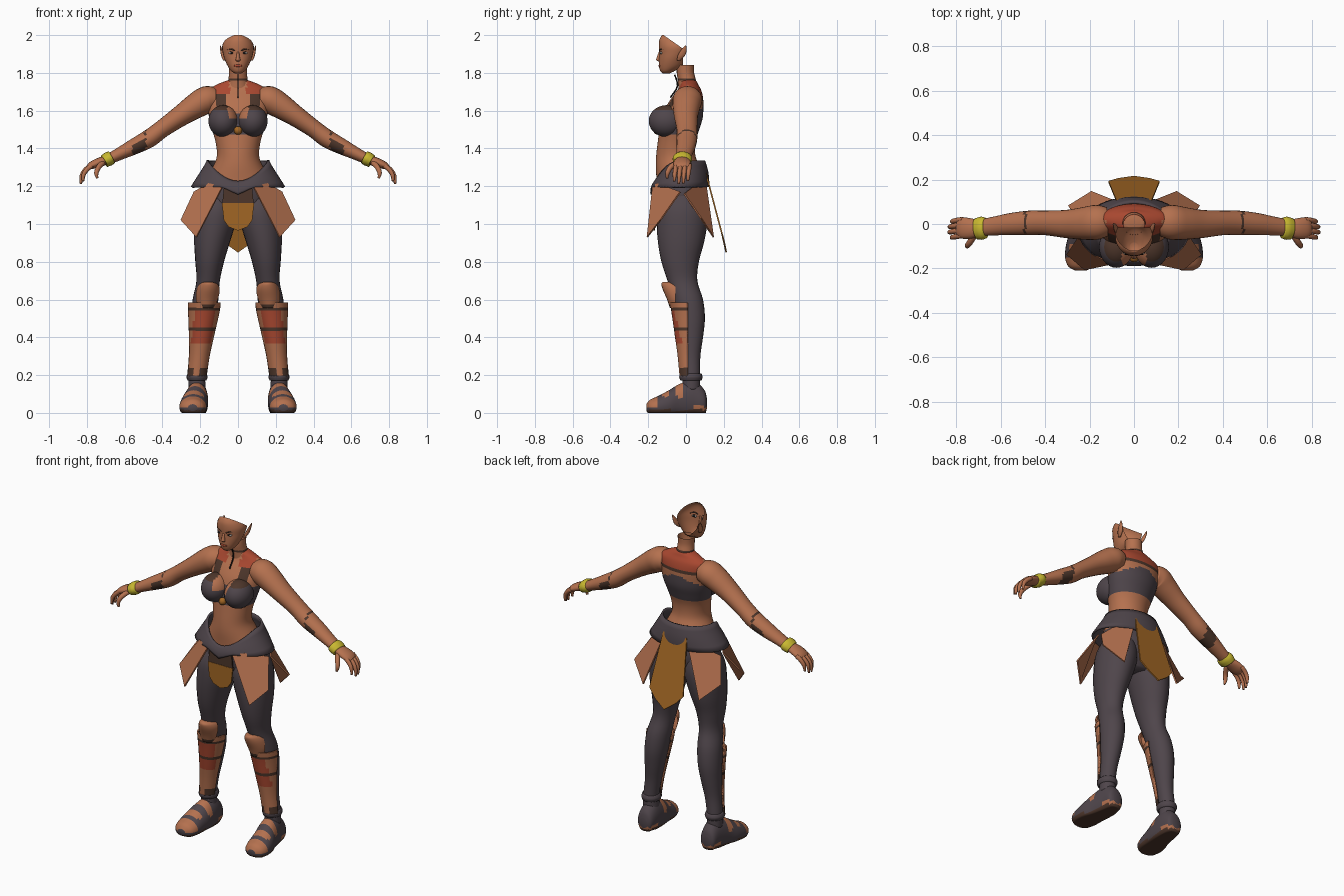
import bpy, bmesh, math
from mathutils import Vector, Matrix

if "Cube" in bpy.data.objects:
    bpy.data.objects.remove(bpy.data.objects["Cube"])

COLOURS = {
    "skin": (0.46, 0.165, 0.078), "dark_leather": (0.078, 0.060, 0.070),
    "brown_leather": (0.075, 0.037, 0.024), "ochre_cloth": (0.36, 0.135, 0.018),
    "red_cloth": (0.40, 0.065, 0.030), "yellow_metal": (0.58, 0.48, 0.03),
    "eye_white": (0.6, 0.55, 0.5), "black": (0.01, 0.008, 0.008),
}
MATS = {}
for key, c in COLOURS.items():
    MATS[key] = bpy.data.materials.new(key)
    MATS[key].diffuse_color = (*c, 1)


def finish(name, bm, rule, mirror=False, smooth=True, thick=0):
    """Turn a bmesh into an object, colouring faces by a name or a rule."""
    me = bpy.data.meshes.new(name)
    used = []
    for f in bm.faces:
        key = rule if isinstance(rule, str) else rule(f.calc_center_median(), f.normal)
        if key not in used:
            used.append(key)
            me.materials.append(MATS[key])
        f.material_index = used.index(key)
        f.smooth = smooth
    bm.to_mesh(me)
    bm.free()
    ob = bpy.data.objects.new(name, me)
    bpy.context.collection.objects.link(ob)
    if thick:
        m = ob.modifiers.new("thickness", "SOLIDIFY")
        m.thickness, m.offset = thick, 0
    if mirror:
        ob.modifiers.new("mirror", "MIRROR").use_clip = False
    return ob


def spline(secs, per):
    """Smoothly interpolated cross-sections."""
    s = [secs[0]] + list(secs) + [secs[-1]]
    out = []
    for i in range(1, len(s) - 2):
        for k in range(per):
            t = k / per
            out.append([0.5 * (2 * b + (c - a) * t + (2 * a - 5 * b + 4 * c - d) * t * t
                               + (3 * b - a - 3 * c + d) * t ** 3)
                        for a, b, c, d in zip(s[i - 1], s[i], s[i + 1], s[i + 2])])
    return out + [list(secs[-1])]


def loft(name, secs, rule="skin", axes=None, n=20, per=4, mirror=False,
         floor=None, cuts=(), caps=(True, True), thick=0):
    """Skin of ellipses (x, y, z, radius_a, radius_b); axes None follows the path."""
    secs = spline(secs, per)
    bm = bmesh.new()
    rings = []
    for i, (x, y, z, ra, rb) in enumerate(secs):
        p = Vector((x, y, z))
        if axes:
            u, v = Vector(axes[0]), Vector(axes[1])
        else:
            t = (Vector(secs[min(i + 1, len(secs) - 1)][:3]) - Vector(secs[max(i - 1, 0)][:3])).normalized()
            u = Vector((0, 1, 0))
            u = (u - t * u.dot(t)).normalized()
            v = t.cross(u)
        ring = []
        for k in range(n):
            a = math.tau * k / n
            q = p + u * (max(ra, 0.001) * math.cos(a)) + v * (max(rb, 0.001) * math.sin(a))
            if floor is not None:
                q.z = max(q.z, floor)
            ring.append(bm.verts.new(q))
        rings.append(ring)
    for r, s in zip(rings, rings[1:]):
        for k in range(n):
            bm.faces.new((r[k], r[(k + 1) % n], s[(k + 1) % n], s[k]))
    ends = [bm.faces.new(rings[0]), bm.faces.new(rings[-1])]
    bmesh.ops.recalc_face_normals(bm, faces=bm.faces)
    bmesh.ops.delete(bm, geom=[f for f, keep in zip(ends, caps) if not keep], context="FACES_ONLY")
    for co, no in cuts:
        bmesh.ops.bisect_plane(bm, geom=bm.verts[:] + bm.edges[:] + bm.faces[:],
                               plane_co=co, plane_no=no, clear_outer=True)
    bm.normal_update()
    return finish(name, bm, rule, mirror, thick=thick)


def ball(name, loc, radii, rule, mirror=False, seg=24):
    bm = bmesh.new()
    bmesh.ops.create_uvsphere(bm, u_segments=seg, v_segments=seg * 2 // 3, radius=1,
                              matrix=Matrix.Translation(loc) @ Matrix.Diagonal((*radii, 1)))
    return finish(name, bm, rule, mirror)


def plate(name, pts, trim, centre, inset, mirror=False):
    """Thin panel with a trimmed border."""
    bm = bmesh.new()
    f = bm.faces.new([bm.verts.new(p) for p in pts])
    rim = set(bmesh.ops.inset_region(bm, faces=[f], thickness=inset)["faces"])
    mid = {tuple(g.calc_center_median()) for g in bm.faces if g not in rim}
    return finish(name, bm, lambda c, nn: centre if tuple(c) in mid else trim,
                  mirror, False, 0.008)


XY = ((1, 0, 0), (0, 1, 0))
XZ = ((1, 0, 0), (0, 0, 1))


def body(rows, cx=0):
    """Rows of (z, half width, front y, back y), optionally with a centre x."""
    return [(r[4] if len(r) > 4 else cx, (r[2] + r[3]) / 2, r[0], r[1], (r[3] - r[2]) / 2) for r in rows]


# Torso with painted top, red shoulder cloth and trouser waist
def torso_paint(c, nn):
    ax, z = abs(c.x), c.z
    if z < 1.22:
        return "dark_leather"
    if c.y > 0.015:
        if z > 1.668:
            return "red_cloth"
        if z > 1.65:
            return "brown_leather"
        return "dark_leather" if 1.47 < z < 1.64 - 0.4 * ax else "skin"
    if z > 1.69:
        return "red_cloth" if 0.045 < ax < 0.125 else "skin"
    if z > 1.59:
        return "brown_leather" if 0.055 < ax < 0.12 else "skin"
    return "dark_leather" if z > 1.475 else "skin"


loft("torso", body([
    (1.0, .09, -.10, .06), (1.06, .17, -.14, .10), (1.15, .195, -.155, .115), (1.22, .18, -.155, .10),
    (1.30, .135, -.16, .075), (1.36, .112, -.158, .05), (1.43, .118, -.15, .05), (1.50, .137, -.14, .07),
    (1.56, .152, -.125, .088), (1.62, .162, -.105, .092), (1.67, .165, -.075, .09), (1.71, .155, -.045, .08),
    (1.737, .115, -.032, .065), (1.757, .065, -.03, .055), (1.765, .04, -.02, .04)]),
    torso_paint, XY, n=48, per=5)
ball("bust", (.079, -.103, 1.545), (.078, .094, .084),
     lambda c, nn: "skin" if c.x < .055 and c.z > 1.56 else ("dark_leather" if c.z < 1.605 else "brown_leather"),
     True, 30)
ball("clasp", (0, -.15, 1.495), (.022, .022, .022), "ochre_cloth")
loft("halter_cord", [(0, -.06, 1.79, .004, .004), (0, -.045, 1.73, .004, .004), (0, -.083, 1.67, .004, .004)],
     "black", n=6)

# Neck, open at the top
loft("neck", [(0, .01, 1.71, .065, .05), (0, .005, 1.76, .052, .048), (0, -.003, 1.80, .048, .046),
              (0, -.003, 1.842, .05, .046)],
     lambda c, nn: "brown_leather" if 1.755 < c.z < 1.775 else "skin", XY, caps=(True, False))

# Head shell, open behind the hairline
loft("head", body([(1.798, .018, -.125, -.085), (1.81, .036, -.136, -.06), (1.835, .054, -.143, -.02),
                   (1.87, .070, -.143, .0), (1.905, .080, -.142, .02), (1.94, .084, -.144, .03),
                   (1.97, .072, -.142, .02), (1.99, .05, -.134, -.02), (2.0, .025, -.126, -.08)]),
     "skin", XY, n=28, cuts=[((0, 0, 1.917), (0, .7, 1)), ((0, -.015, 1.9), (0, 1, 0))])
loft("nose", [(0, -.138, 1.91, .006, .007), (0, -.145, 1.88, .010, .011), (0, -.147, 1.868, .013, .011),
              (0, -.14, 1.86, .008, .006)], "skin", XY, n=10)
ball("eye", (.034, -.130, 1.906), (.016, .009, .007), lambda c, nn: "black" if abs(c.x - .033) < .008 else "eye_white", True, 16)
loft("eyebrow", [(.016, -.140, 1.917, .003, .003), (.036, -.134, 1.926, .003, .004), (.056, -.118, 1.922, .002, .002)],
     "brown_leather", n=8, mirror=True)
ball("lips", (0, -.139, 1.838), (.022, .007, .007), "red_cloth", seg=12)
loft("ear", [(.072, -.04, 1.865, .006, .008), (.08, -.025, 1.89, .009, .02), (.088, -.012, 1.92, .006, .016),
             (.094, -.002, 1.945, .002, .003)], "skin", XY, n=10, mirror=True)

# Arms with forearm guards
loft("arm", [(.12, .01, 1.66, .065, .06), (.165, .008, 1.658, .078, .072), (.22, .003, 1.628, .074, .068),
             (.30, .0, 1.575, .064, .056), (.40, .005, 1.505, .055, .047), (.47, .005, 1.453, .055, .048),
             (.55, .0, 1.41, .05, .042), (.62, -.008, 1.375, .043, .034), (.70, -.018, 1.335, .036, .026)],
     lambda c, nn: "brown_leather" if .485 < c.x < .56 and (nn.z < .25 or c.x < .495) else "skin", n=24, per=6, mirror=True)
loft("bracelet", [(.668, -.018, 1.354, .047, .034), (.685, -.019, 1.345, .052, .038), (.708, -.022, 1.332, .048, .034)],
     "yellow_metal", mirror=True, caps=(True, True))

# Hands
loft("palm", [(.69, -.018, 1.34, .033, .024), (.735, -.02, 1.327, .046, .024), (.775, -.018, 1.31, .047, .02),
              (.795, -.016, 1.298, .035, .012)], "skin", mirror=True, n=16)
for i, (y, reach) in enumerate(((.02, .80), (-.004, .98), (-.028, 1.0), (-.052, .82))):
    loft("finger_%d" % (i + 1), [(.77, y, 1.312, .012, .013), (.77 + .035 * reach, y - .004, 1.29, .012, .013),
                                 (.77 + .058 * reach, y - .008, 1.29 - .035 * reach, .011, .011),
                                 (.77 + .062 * reach, y - .01, 1.29 - .078 * reach, .006, .006)],
         "skin", mirror=True, n=10, per=3)
loft("thumb", [(.715, -.045, 1.325, .014, .016), (.738, -.082, 1.30, .014, .014), (.75, -.098, 1.27, .012, .012),
               (.745, -.10, 1.242, .006, .006)], "skin", mirror=True, n=10)

# Flared belt dipping at the front
bm = bmesh.new()
rings, N = [], 48
for j in range(6):
    t, ring = j / 5, []
    for k in range(N):
        a = math.tau * k / N
        rx, ry = .160 + .085 * t ** 1.4, .128 + .022 * t
        x, front = math.sin(a), max(0, math.cos(a))
        top = 1.335 - .11 * front ** 2
        low = 1.195 - (.04 * max(0, 1 - abs(x * rx) / .085) if front else 0)
        bulge = .008 * math.sin(math.pi * t)
        ring.append(bm.verts.new((x * (rx + bulge), -.033 - (ry + bulge) * math.cos(a), top + (low - top) * t)))
    rings.append(ring)
for r, s in zip(rings, rings[1:]):
    for k in range(N):
        bm.faces.new((r[k], s[k], s[(k + 1) % N], r[(k + 1) % N]))
finish("belt", bm, "dark_leather", thick=.012)

# Hip panels and loin cloths
plate("front_hip_panel", [(.08, -.175, 1.20), (.155, -.15, 1.215), (.232, -.03, 1.17), (.302, -.135, 1.02),
                          (.22, -.205, .93)], "brown_leather", "skin", .02, True)
plate("rear_hip_panel", [(.09, .105, 1.21), (.19, .145, .93), (.295, .08, 1.03), (.232, -.01, 1.16),
                         (.17, .06, 1.215)], "brown_leather", "skin", .02, True)
plate("back_cloth", [(-.08, .105, 1.27), (.08, .105, 1.27), (.115, .19, .95), (.07, .203, .90), (0, .213, .85),
                     (-.07, .203, .90), (-.115, .19, .95)], "dark_leather", "ochre_cloth", .02)
plate("front_cloth_top", [(-.075, -.168, 1.19), (-.085, -.168, 1.09), (.085, -.168, 1.09), (.075, -.168, 1.19)],
      "brown_leather", "brown_leather", .01)
plate("front_cloth", [(-.085, -.17, 1.11), (-.075, -.17, 1.02), (-.05, -.168, .985), (0, -.168, .965),
                      (.05, -.168, .985), (.075, -.17, 1.02), (.085, -.17, 1.11)], "ochre_cloth", "ochre_cloth", .01)

# Trousered legs
loft("leg", body([(1.16, .09, -.12, .09, .10), (1.08, .108, -.15, .112, .112), (1.0, .108, -.155, .112, .122),
                  (.90, .094, -.148, .095, .138), (.80, .076, -.13, .068, .150), (.70, .062, -.098, .06, .158),
                  (.60, .068, -.068, .09, .172), (.50, .066, -.05, .10, .182), (.40, .057, -.038, .09, .192),
                  (.30, .047, -.025, .076, .204), (.20, .044, -.018, .075, .217), (.12, .046, -.02, .075, .217)]),
     "dark_leather", XY, n=24, mirror=True)


# Shin guards with red bands, and knee caps
def guard_paint(c, nn):
    d = abs(c.x - (.245 - .13 * c.z))
    if .455 < c.z < .54 or .375 < c.z < .43:
        return "red_cloth" if d < .05 else "skin"
    if .54 < c.z < .56 or .43 < c.z < .455 or c.z < .23 and d > .015:
        return "brown_leather"
    return "skin"


loft("shin_guard", body([(.585, .082, -.082, .10, .178), (.55, .082, -.076, .11, .180), (.50, .076, -.068, .11, .184),
                         (.40, .063, -.054, .10, .194), (.30, .053, -.04, .09, .205), (.19, .050, -.03, .08, .218)]),
     guard_paint, XY, n=32, per=6, mirror=True, caps=(False, False), cuts=[((0, .01, .4), (0, 1, 0))], thick=.008)
loft("knee_cap", body([(.555, .052, -.085, .06, .168), (.60, .065, -.10, .06, .165), (.65, .063, -.122, .05, .158),
                       (.68, .05, -.13, .03, .156), (.692, .025, -.125, -.06, .158)]),
     lambda c, nn: "brown_leather" if c.z < .575 else "skin", XY, n=24, mirror=True, cuts=[((0, -.055, .6), (0, 1, 0))])
loft("ankle_strap", body([(.172, .050, -.03, .082, .217), (.19, .056, -.036, .088, .217), (.208, .050, -.03, .082, .217)]),
     "dark_leather", XY, mirror=True)


# Boots with bare toes and an open instep
def boot_paint(c, nn):
    if c.z < .015:
        return "brown_leather"
    if c.y < -.15 and c.z > .03 or c.y > .04 and c.z < .032:
        return "skin"
    return "skin" if c.z > .085 and (-.125 < c.y < -.085 or -.05 < c.y < -.01) else "dark_leather"


loft("boot", [(.215, .11, .05, .025, .03), (.215, .095, .055, .047, .07), (.215, .04, .065, .056, .105),
              (.222, -.03, .055, .064, .10), (.234, -.09, .04, .071, .08), (.239, -.15, .03, .071, .058),
              (.240, -.19, .028, .056, .042), (.240, -.21, .028, .025, .018)],
     boot_paint, XZ, n=28, per=5, mirror=True, floor=0)

for m in bpy.data.materials:
    if m.users and not m.is_grease_pencil:
        m.use_nodes = True
        m.node_tree.nodes["Principled BSDF"].inputs["Base Color"].default_value = m.diffuse_color
